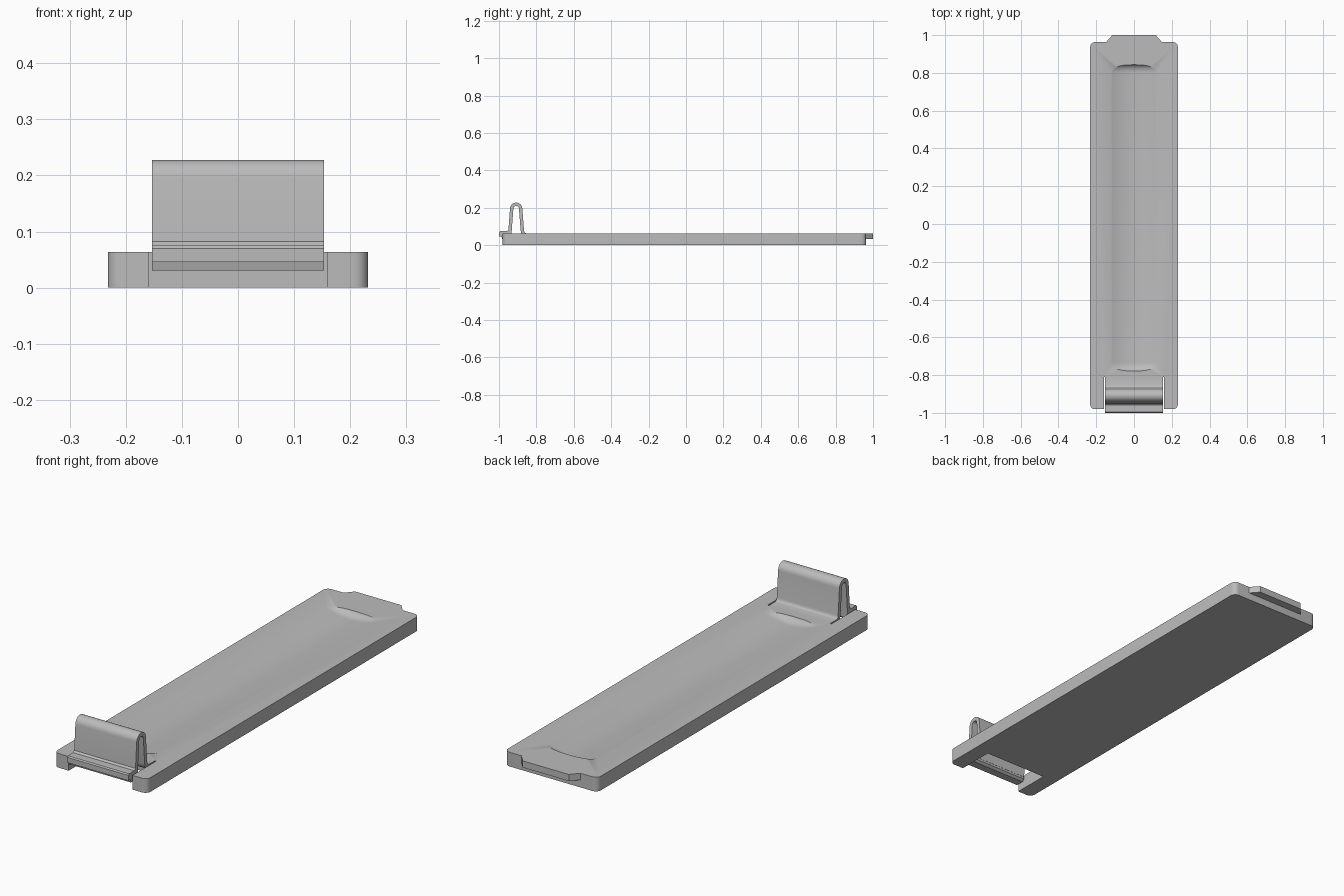
import bpy, bmesh, math
from mathutils import Vector

cube = bpy.data.objects.get("Cube")
if cube:
    bpy.data.objects.remove(cube)

grey = bpy.data.materials.new("plain_grey")
grey.use_nodes = True
GREY = (0.5, 0.5, 0.5, 1)
grey.diffuse_color = GREY
grey.node_tree.nodes["Principled BSDF"].inputs["Base Color"].default_value = GREY

TOP = 0.064


def finish(name, bm):
    bmesh.ops.recalc_face_normals(bm, faces=bm.faces)
    mesh = bpy.data.meshes.new(name)
    bm.to_mesh(mesh)
    bm.free()
    mesh.materials.append(grey)
    ob = bpy.data.objects.new(name, mesh)
    bpy.context.collection.objects.link(ob)
    return ob


def prism(name, points, move):
    """Extrude a closed 3D outline along a vector."""
    bm = bmesh.new()
    face = bm.faces.new([bm.verts.new(p) for p in points])
    ext = bmesh.ops.extrude_face_region(bm, geom=[face])["geom"]
    bmesh.ops.translate(bm, vec=move, verts=[v for v in ext if isinstance(v, bmesh.types.BMVert)])
    return finish(name, bm)


def smooth(ob):
    bpy.ops.object.select_all(action="DESELECT")
    ob.select_set(True)
    bpy.context.view_layer.objects.active = ob
    bpy.ops.object.shade_smooth_by_angle(angle=math.radians(32))


def mirrored(half):
    return half + [(-x, y) for x, y in reversed(half)]


def corner(cx, cy, r, start, n=6):
    return [(cx + r * math.cos(math.radians(start + 90 * i / n)),
             cy + r * math.sin(math.radians(start + 90 * i / n))) for i in range(n + 1)]


# Cover plate: rounded corners and a notch at the front
half = [(0.159, -0.81), (0.159, -0.98)]
half += corner(0.207, -0.955, 0.025, -90) + corner(0.207, 0.938, 0.025, 0)
plate = prism("cover_plate", [(x, y, 0) for x, y in mirrored(half)], (0, 0, TOP))

# Shallow finger trough: a wide cylinder with rounded ends cut into the top
DEPTH, HALF_WIDTH = 0.022, 0.12
radius = (HALF_WIDTH ** 2 + DEPTH ** 2) / (2 * DEPTH)
axis_z = TOP + radius - DEPTH
END = 0.045
steps = [math.radians(a) for a in range(0, 91, 10)]
rings = [(-0.735 - END * math.sin(a), radius - 0.03 * (1 - math.cos(a))) for a in reversed(steps)]
rings += [(0.80 + END * math.sin(a), radius - 0.03 * (1 - math.cos(a))) for a in steps]
bm = bmesh.new()
SEG = 144
loops = []
for y, r in rings:
    angles = [2 * math.pi * i / SEG for i in range(SEG)]
    loops.append([bm.verts.new((r * math.sin(a), y, axis_z - r * math.cos(a))) for a in angles])
for a, b in zip(loops, loops[1:]):
    for i in range(SEG):
        j = (i + 1) % SEG
        bm.faces.new((a[i], a[j], b[j], b[i]))
bm.faces.new(loops[0])
bm.faces.new(loops[-1])
cutter = finish("trough_cutter", bm)
cut = plate.modifiers.new("trough", "BOOLEAN")
cut.operation, cut.solver, cut.object = "DIFFERENCE", "EXACT", cutter
bpy.context.view_layer.objects.active = plate
plate.select_set(True)
bpy.ops.object.modifier_apply(modifier=cut.name)
bpy.data.objects.remove(cutter)
smooth(plate)

# Tab at the back edge
tab = [(0.15, 0.96), (0.145, 0.966), (0.115, 1.0)]
prism("back_tab", [(x, y, 0.034) for x, y in mirrored(tab)], (0, 0, TOP - 0.034))

# Spring clip: a folded strip following a centre line in y and z
W, T = 0.153, 0.009
path = [(-0.81, 0.055), (-0.856, 0.055), (-0.865, 0.058), (-0.872, 0.066), (-0.875, 0.078)]
path += [(-0.908 + 0.024 * math.cos(math.radians(a)), 0.195 + 0.024 * math.sin(math.radians(a)))
         for a in range(0, 181, 15)]
path += [(-0.941, 0.075), (-0.942, 0.05)]
line = [Vector(p) for p in path]
left, right = [], []
for i, p in enumerate(line):
    d = (line[min(i + 1, len(line) - 1)] - line[max(i - 1, 0)]).normalized()
    n = Vector((-d.y, d.x)) * T
    left.append(p + n)
    right.append(p - n)
strip = left + right[::-1]
clip = prism("spring_clip", [(-W, p.x, p.y) for p in strip], (2 * W, 0, 0))
smooth(clip)

# Latch lip at the foot of the clip
lip = [(-1.0, 0.046), (-1.0, 0.07), (-0.995, 0.075), (-0.958, 0.075), (-0.946, 0.085),
       (-0.934, 0.075), (-0.934, 0.04), (-0.945, 0.031), (-0.982, 0.031), (-0.986, 0.046)]
prism("latch_lip", [(-W, y, z) for y, z in lip], (2 * W, 0, 0))
